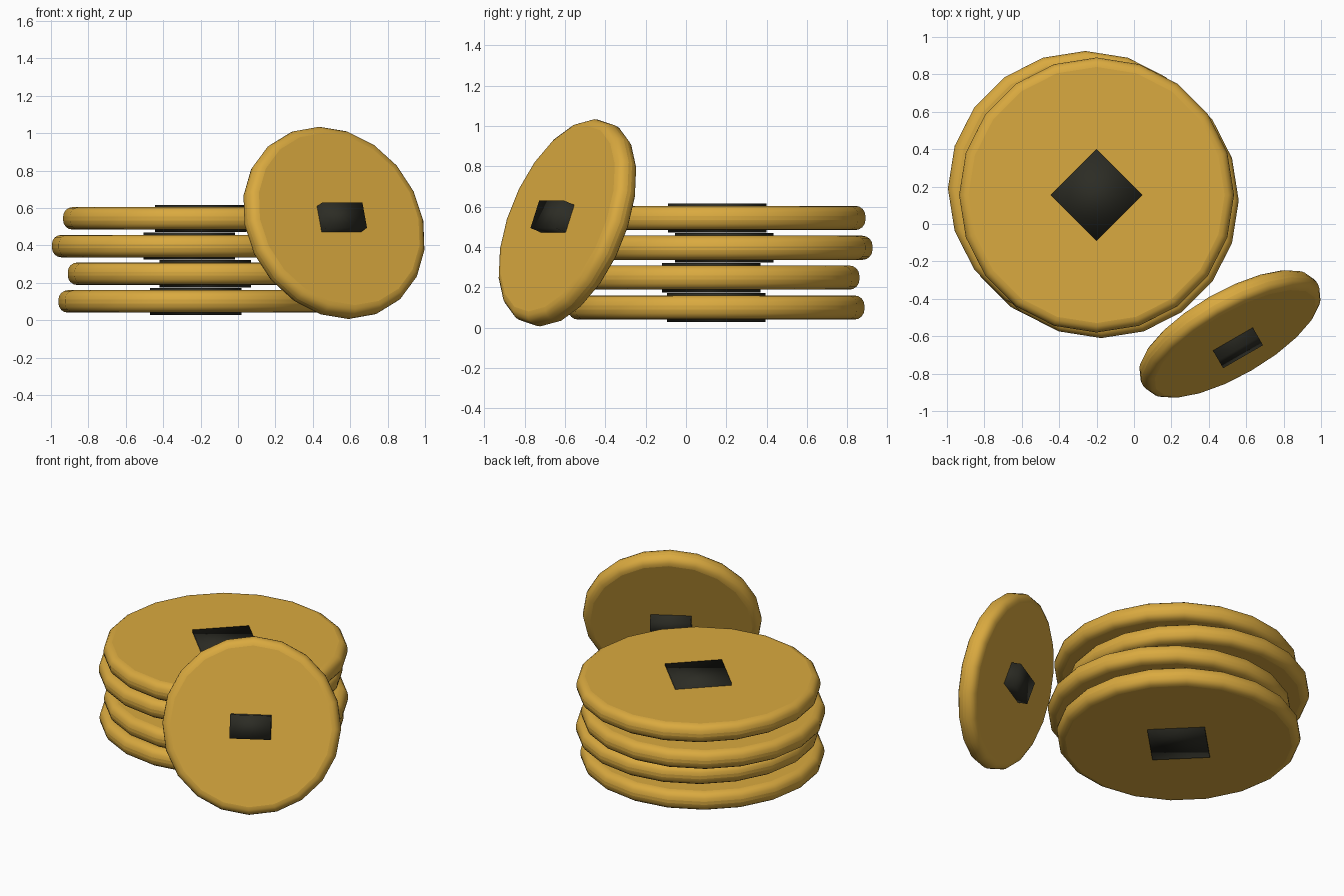
import bpy
from math import radians
from mathutils import Matrix, Vector

cube = bpy.data.objects.get("Cube")
if cube:
    bpy.data.objects.remove(cube, do_unlink=True)


def material(name, color, roughness):
    mat = bpy.data.materials.new(name)
    mat.use_nodes = True
    mat.diffuse_color = (*color, 1)
    bsdf = mat.node_tree.nodes["Principled BSDF"]
    bsdf.inputs["Base Color"].default_value = (*color, 1)
    bsdf.inputs["Roughness"].default_value = roughness
    return mat


GOLD = material("gold", (0.70, 0.40, 0.05), 0.5)
BLACK = material("soft black", (0.025, 0.025, 0.018), 0.6)
THICKNESS = 0.12
CORE_HEIGHT = 0.145


def prism(name, sides, radius, depth, matrix, mat):
    """Upright n-sided prism with a corner on the y axis, placed by a matrix."""
    bpy.ops.mesh.primitive_cylinder_add(vertices=sides, radius=radius, depth=depth)
    obj = bpy.context.object
    obj.name = name
    obj.matrix_world = matrix
    obj.data.materials.append(mat)
    return obj


def coin(name, radius, matrix):
    """Thick disc with a rounded rim."""
    disc = prism(name, 20, radius, THICKNESS, matrix, GOLD)
    bevel = disc.modifiers.new("rounded_rim", "BEVEL")
    bevel.width = 0.05
    bevel.segments = 4
    bevel.limit_method = "ANGLE"
    bevel.angle_limit = radians(50)
    bpy.ops.object.shade_smooth_by_angle(angle=radians(40))


# Stack of four coins, each slid a little off centre
stack = [(-0.225, 0.15), (-0.175, 0.125), (-0.26, 0.19), (-0.20, 0.155)]
for i, (x, y) in enumerate(stack):
    place = Matrix.Translation((x, y, 0.10 + 0.148 * i))
    coin(f"stacked_coin_{i + 1}", 0.735, place)
    prism(f"stacked_square_core_{i + 1}", 4, 0.245, CORE_HEIGHT, place, BLACK)
    bpy.ops.object.shade_smooth()

# Smaller coin leaning against the stack
lean = (Matrix.Translation((0.513, -0.588, 0.52))
        @ Matrix.Rotation(radians(30), 4, "Z")
        @ Matrix.Rotation(radians(70), 4, "X"))
coin("leaning_coin", 0.54, lean)

# Its square core lies crosswise, so it juts out of both faces
crosswise = (lean @ Matrix.Rotation(radians(-90), 4, "X")
             @ Matrix.Rotation(radians(45), 4, "Z"))
prism("leaning_square_core", 4, 0.174, CORE_HEIGHT, crosswise, BLACK)
bpy.ops.object.shade_smooth()
